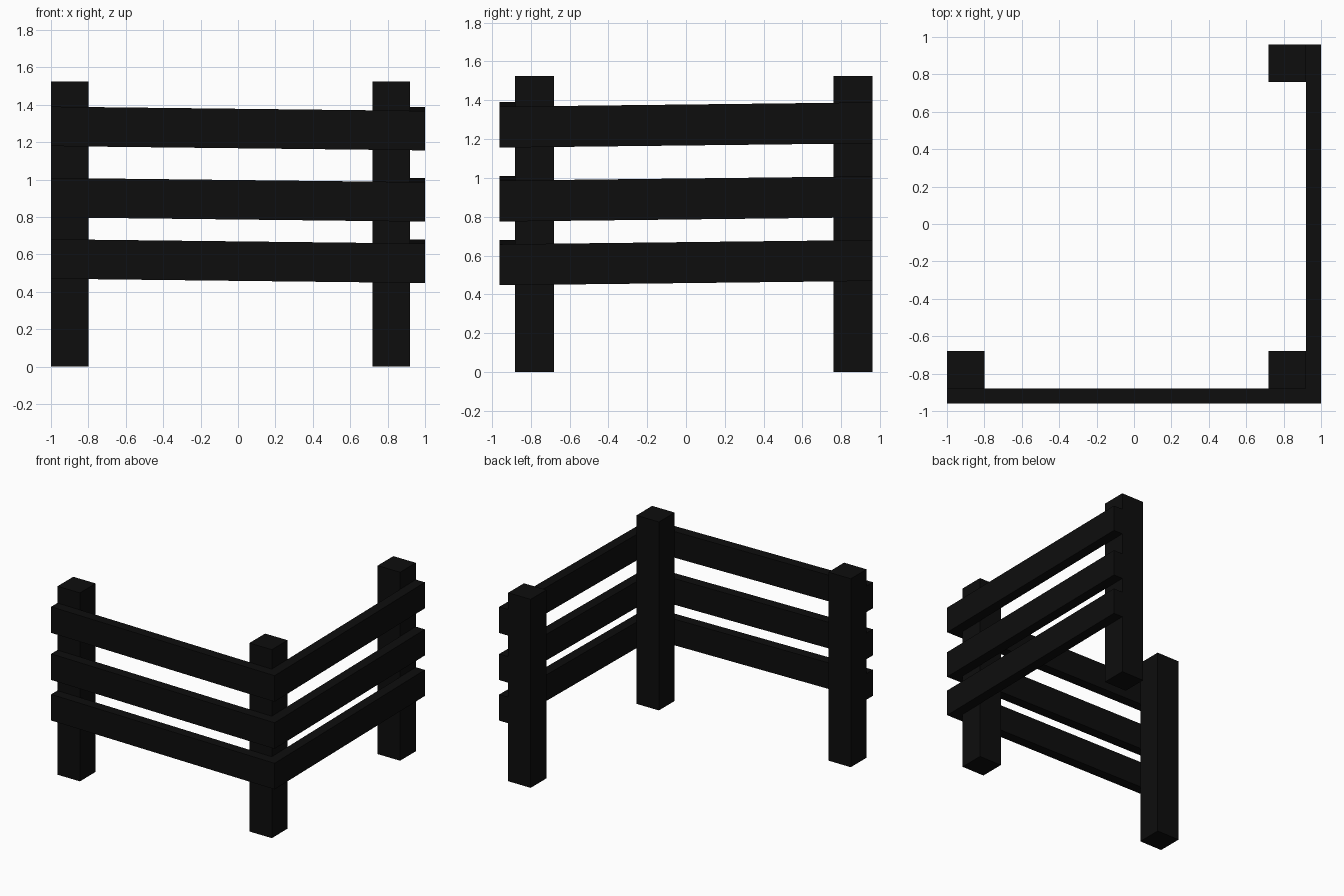
import bpy

if "Cube" in bpy.data.objects:
    bpy.data.objects.remove(bpy.data.objects["Cube"])

paint = bpy.data.materials.new("dark_paint")
paint.diffuse_color = (0.004, 0.004, 0.004, 1)
paint.use_nodes = True
paint.node_tree.nodes["Principled BSDF"].inputs["Base Color"].default_value = paint.diffuse_color

POST, HEIGHT = 0.201, 1.525      # square post width and height
THICK, RAIL_H = 0.081, 0.211     # plank thickness and depth
CX, CY = 1.0, -0.961             # outer fence corner
SLOPE = 0.0115                   # planks sag towards the corner


def prism(name, plan, heights, depth):
    """Extrude a four-sided plan upward from the given bottom heights."""
    bottom = [(x, y, z) for (x, y), z in zip(plan, heights)]
    top = [(x, y, z + depth) for x, y, z in bottom]
    sides = [(i, (i + 1) % 4, (i + 1) % 4 + 4, i + 4) for i in range(4)]
    mesh = bpy.data.meshes.new(name)
    mesh.from_pydata(bottom + top, [], [(3, 2, 1, 0), (4, 5, 6, 7)] + sides)
    mesh.materials.append(paint)
    obj = bpy.data.objects.new(name, mesh)
    bpy.context.collection.objects.link(obj)


# Three upright posts behind the planks
px, py = CX - THICK - POST, CY + THICK
for name, x, y in (("left_post", -1.0, py),
                   ("corner_post", px, py),
                   ("back_post", px, -CY - POST)):
    plan = [(x, y), (x + POST, y), (x + POST, y + POST), (x, y + POST)]
    prism(name, plan, [0] * 4, HEIGHT)

# Sloping planks, mitred where the two fence runs meet
for level, z in (("lower", 0.447), ("middle", 0.775), ("upper", 1.156)):
    front = [(-1.0, CY), (CX, CY), (CX - THICK, CY + THICK), (-1.0, CY + THICK)]
    prism(level + "_front_rail", front,
          [z + SLOPE * (CX - x) for x, y in front], RAIL_H)
    right = [(CX, CY), (CX, -CY), (CX - THICK, -CY), (CX - THICK, CY + THICK)]
    prism(level + "_right_rail", right,
          [z + SLOPE * (y - CY) for x, y in right], RAIL_H)
